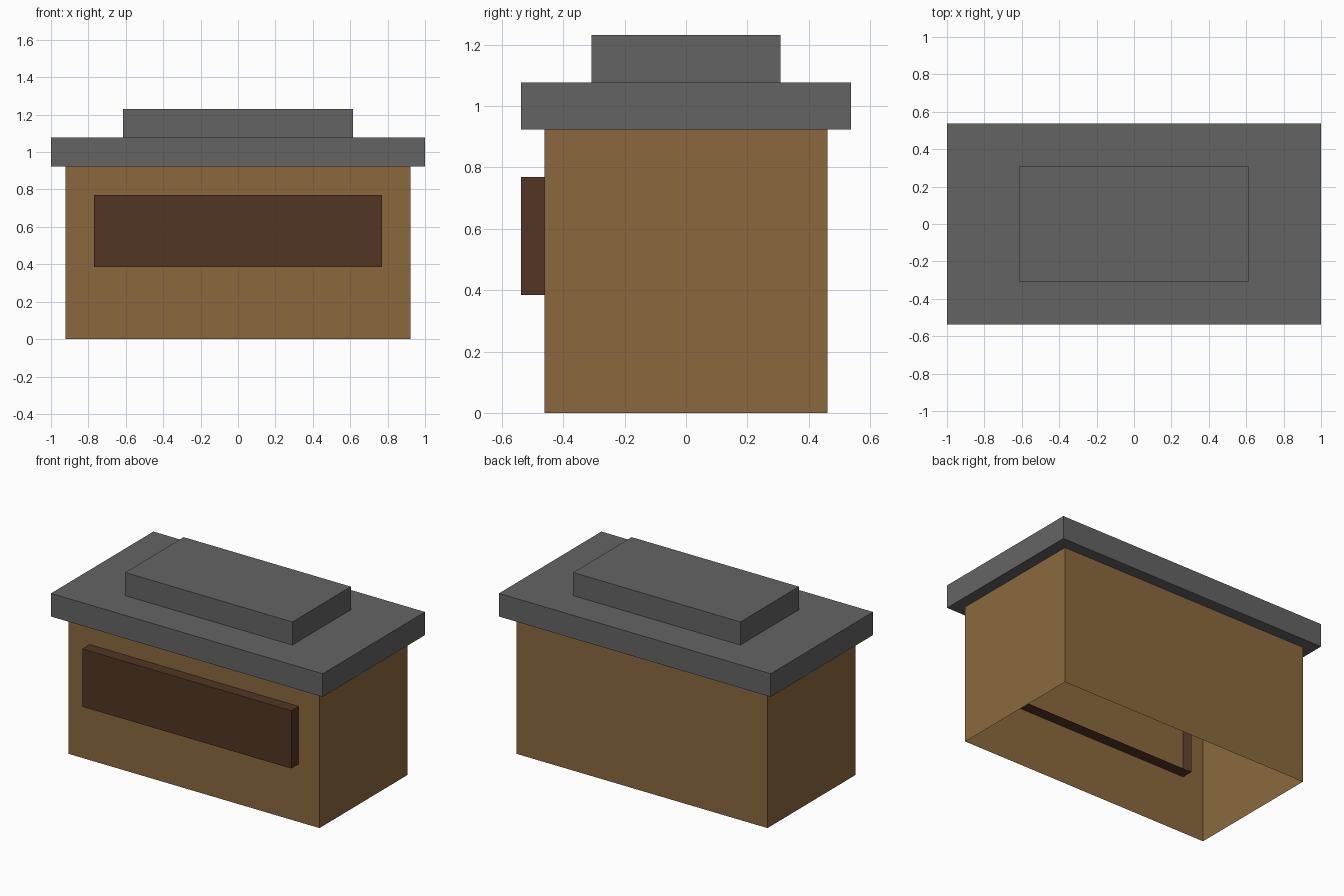
import bpy, bmesh

if "Cube" in bpy.data.objects:
    bpy.data.objects.remove(bpy.data.objects["Cube"])

U = 2 / 13  # modelling unit: the roof is 13 units long


def material(name, rgb):
    # sRGB 0-255 to linear
    lin = [((c / 255 + 0.055) / 1.055) ** 2.4 for c in rgb]
    m = bpy.data.materials.new(name)
    m.diffuse_color = (*lin, 1)
    m.use_nodes = True
    m.node_tree.nodes["Principled BSDF"].inputs["Base Color"].default_value = m.diffuse_color
    return m


def box(name, lo, hi, mat, open_sides=()):
    """Box between two corners in units; open_sides lists outward normals to drop."""
    bm = bmesh.new()
    bmesh.ops.create_cube(bm, size=1)
    bm.normal_update()
    drop = [f for f in bm.faces
            if any(sum(a * b for a, b in zip(f.normal, n)) > 0.9 for n in open_sides)]
    bmesh.ops.delete(bm, geom=drop, context='FACES')
    for v in bm.verts:
        v.co = [(lo[i] + (v.co[i] + 0.5) * (hi[i] - lo[i])) * U for i in range(3)]
    me = bpy.data.meshes.new(name)
    bm.to_mesh(me)
    bm.free()
    me.materials.append(mat)
    ob = bpy.data.objects.new(name, me)
    bpy.context.collection.objects.link(ob)
    return ob


wood = material("wood brown", (139, 105, 62))
dark = material("dark wood", (82, 54, 36))
grey = material("roof grey", (100, 100, 100))

UP, DOWN, BACK = (0, 0, 1), (0, 0, -1), (0, 1, 0)

# Hollow body, open below and closed above by the roof
box("body", (-6, -3, 0), (6, 3, 6), wood, (UP, DOWN))
# Overhanging roof slab and raised step
box("roof_slab", (-6.5, -3.5, 6), (6.5, 3.5, 7), grey)
box("roof_step", (-4, -2, 7), (4, 2, 8), grey, (DOWN,))
# Front panel, sunk through the wall and open at the back
box("front_panel", (-5, -3.5, 2.5), (5, -2.5, 5), dark, (BACK,))
